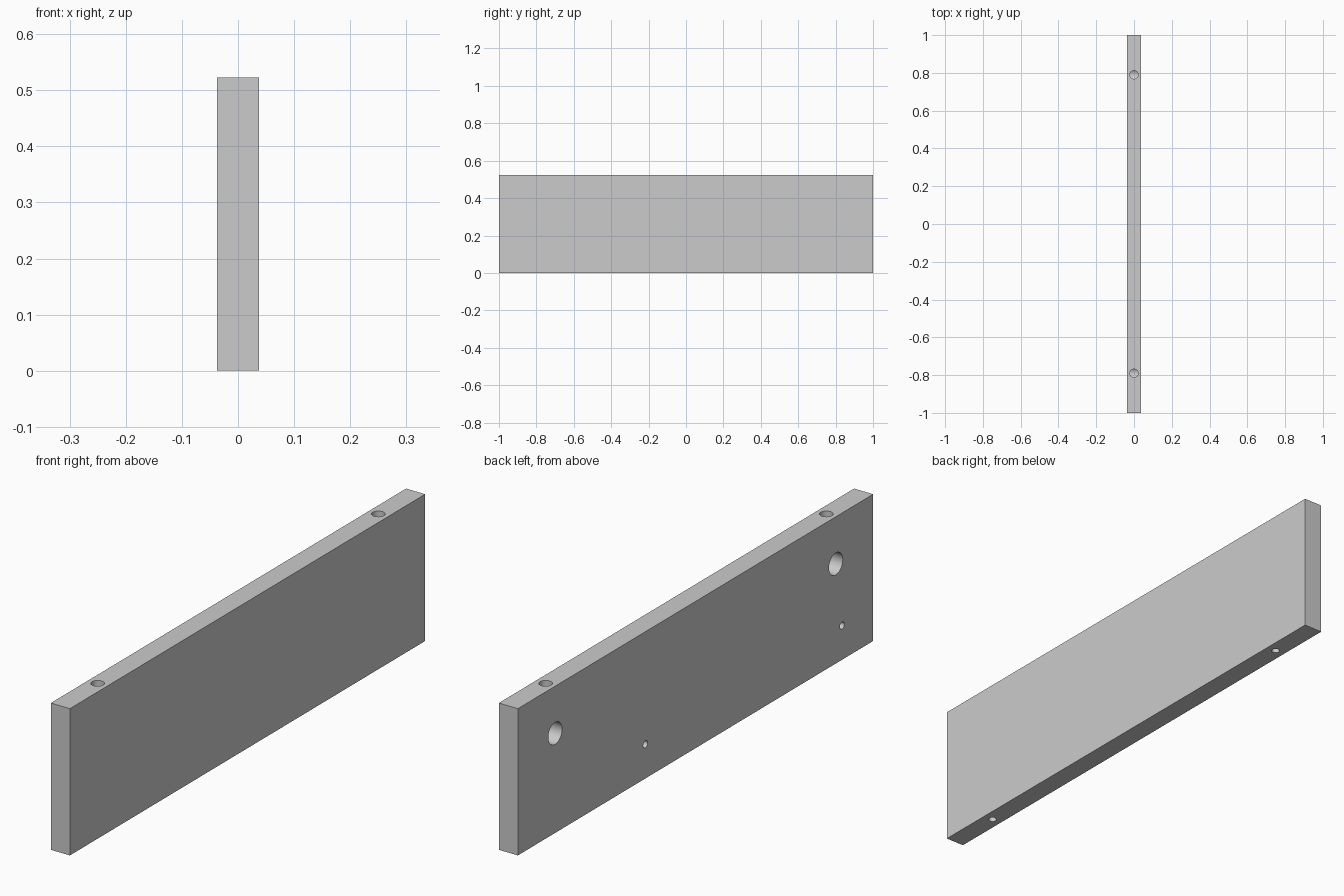
import bpy
import math

if "Cube" in bpy.data.objects:
    bpy.data.objects.remove(bpy.data.objects["Cube"])

THICK, LENGTH, HEIGHT = 0.075, 2.0, 0.523
FACE_X = -THICK / 2
OVER = 0.02          # how far each drill sticks out of the surface


def drill(panel, mouth, direction, radius, depth, sides=48):
    """Bore a round blind hole from a point on the surface along a direction."""
    length = depth + OVER
    centre = [m + d * (depth - OVER) / 2 for m, d in zip(mouth, direction)]
    tilt = (0, math.pi / 2, 0) if direction[0] else (0, 0, 0)
    bpy.ops.mesh.primitive_cylinder_add(vertices=sides, radius=radius, depth=length,
                                        location=centre, rotation=tilt)
    cutter = bpy.context.object
    cutter.name = "hole_cutter"
    cutter.hide_render = True
    mod = panel.modifiers.new("hole", 'BOOLEAN')
    mod.operation = 'DIFFERENCE'
    mod.solver = 'EXACT'
    mod.object = cutter
    bpy.ops.object.select_all(action='DESELECT')
    panel.select_set(True)
    bpy.context.view_layer.objects.active = panel
    bpy.ops.object.modifier_apply(modifier=mod.name)
    bpy.data.objects.remove(cutter, do_unlink=True)


# Flat board standing on its long edge
bpy.ops.mesh.primitive_cube_add(size=1, location=(0, 0, HEIGHT / 2))
panel = bpy.context.object
panel.name = "drawer_panel"
panel.scale = (THICK, LENGTH, HEIGHT)
bpy.ops.object.transform_apply(location=True, rotation=False, scale=True)

for y in (-0.79, 0.79):
    # Cam lock pocket in the inner face, with its bolt hole from the top edge
    drill(panel, (FACE_X, y, 0.355), (1, 0, 0), 0.039, 0.06)
    drill(panel, (0, y, HEIGHT), (0, 0, -1), 0.022, HEIGHT - 0.355, 32)
    # Dowel hole in the bottom edge
    drill(panel, (0, y, 0), (0, 0, 1), 0.014, 0.12, 32)

# Small screw holes in the inner face
for y in (-0.825, 0.282):
    drill(panel, (FACE_X, y, 0.122), (1, 0, 0), 0.0125, 0.05, 32)

bpy.ops.object.shade_smooth_by_angle(angle=math.radians(30))
